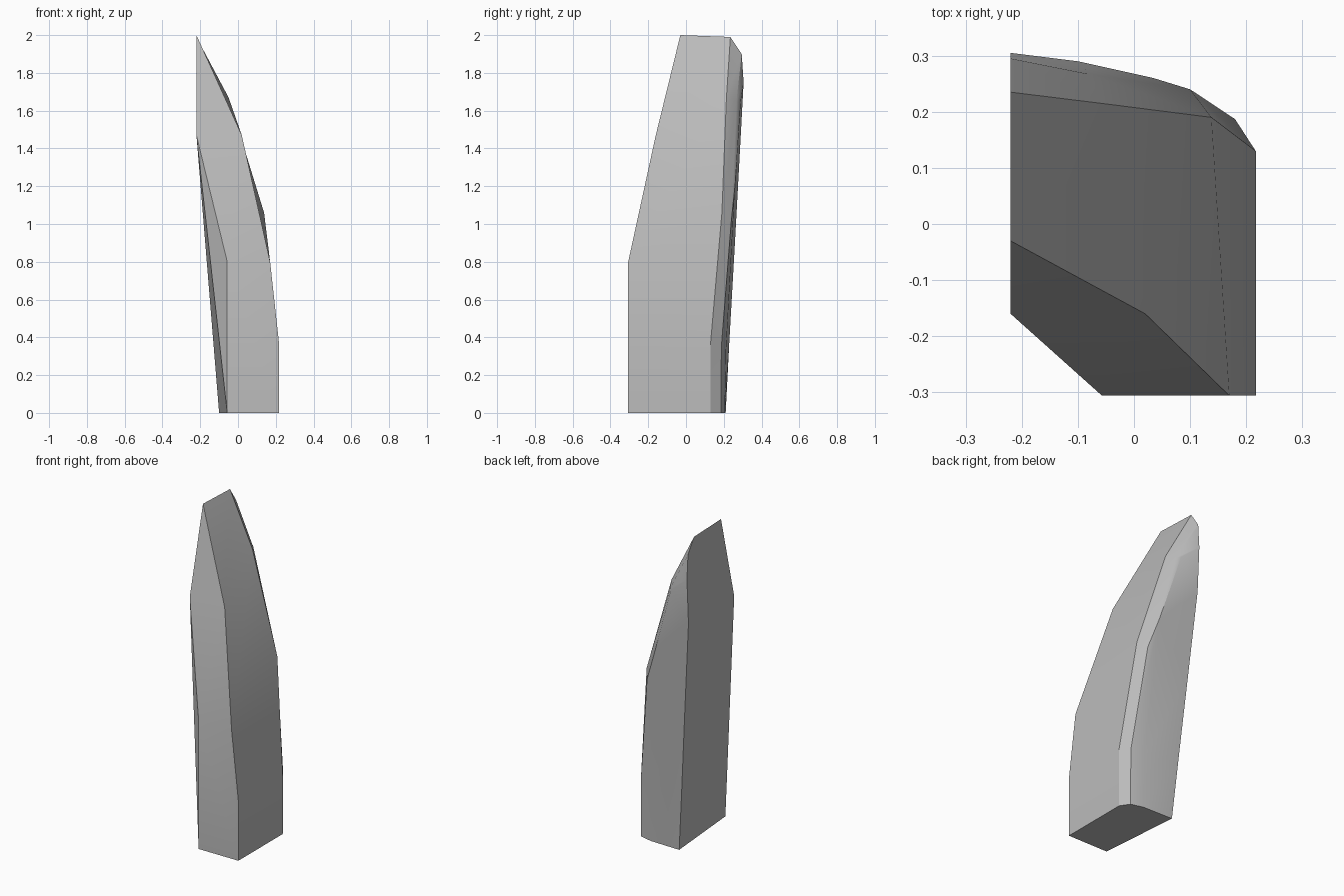
import bpy
import bmesh
import math

default_cube = bpy.data.objects.get("Cube")
if default_cube:
    bpy.data.objects.remove(default_cube, do_unlink=True)


def flat_material(name, colour):
    material = bpy.data.materials.new(name)
    material.use_nodes = True
    material.diffuse_color = colour
    shader = material.node_tree.nodes.get("Principled BSDF")
    shader.inputs["Base Color"].default_value = colour
    shader.inputs["Roughness"].default_value = 0.8
    return material


# Long ridges of the stone, each running from the ground to the tip
front_ridge = [(.217, -.306, 0), (.217, -.306, .37), (.17, -.306, .8), (.02, -.16, 1.47), (-.22, -.03, 2)]
side_ridge = [(.217, .13, 0), (.217, .13, .37), (.138, .19, 1.06), (-.05, .214, 1.67), (-.22, .235, 1.99)]
bevel_ridge = [(.18, .185, 0), (.18, .187, .35), (.1, .24, 1.02), (-.08, .267, 1.65), (-.22, .295, 1.9)]
rear_ridge = [(.1, .205, 0), (.1, .212, .33), (.035, .26, 1.21), (-.1, .29, 1.65), (-.22, .305, 1.75)]
back_corner = [(-.1, .21, 0), (-.13, .229, .37), (-.173, .259, .9), (-.22, .29, 1.47), (-.22, .305, 1.75)]
# Front left corner: foot, shoulder and upper bend
front_corner = [(-.057, -.306, 0), (-.057, -.306, .8), (-.22, -.16, 1.47)]

bm = bmesh.new()


def add_points(points):
    return [bm.verts.new(point) for point in points]


columns = [add_points(ridge) for ridge in
           (front_ridge, side_ridge, bevel_ridge, rear_ridge, back_corner)]
front, side, bevel, rear, back = columns
foot, shoulder, bend = add_points(front_corner)

# Skin the right side, bevel and back between neighbouring ridges
for near, far in zip(columns, columns[1:]):
    for row in range(len(near) - 1):
        bm.faces.new((near[row], far[row], far[row + 1], near[row + 1]))

# Front facets, left facets and base
bm.faces.new((foot, front[0], front[1], front[2], shoulder))
bm.faces.new((shoulder, front[2], front[3], bend))
bm.faces.new((bend, front[3], front[4]))
bm.faces.new((foot, shoulder, bend))
bm.faces.new((foot, bend, back[3], back[2], back[1], back[0]))
bm.faces.new((bend, front[4], side[4], bevel[4], back[4], back[3]))
bm.faces.new([foot] + [column[0] for column in reversed(columns)])

bmesh.ops.remove_doubles(bm, verts=bm.verts[:], dist=0.0005)
bmesh.ops.recalc_face_normals(bm, faces=bm.faces[:])

mesh = bpy.data.meshes.new("stone_spire")
bm.to_mesh(mesh)
bm.free()
mesh.materials.append(flat_material("stone grey", (0.5, 0.5, 0.5, 1)))

stone = bpy.data.objects.new("stone_spire", mesh)
bpy.context.collection.objects.link(stone)

# Soften the shallow bends, keep the cut edges crisp
bpy.ops.object.select_all(action="DESELECT")
stone.select_set(True)
bpy.context.view_layer.objects.active = stone
bpy.ops.object.shade_smooth_by_angle(angle=math.radians(30))
